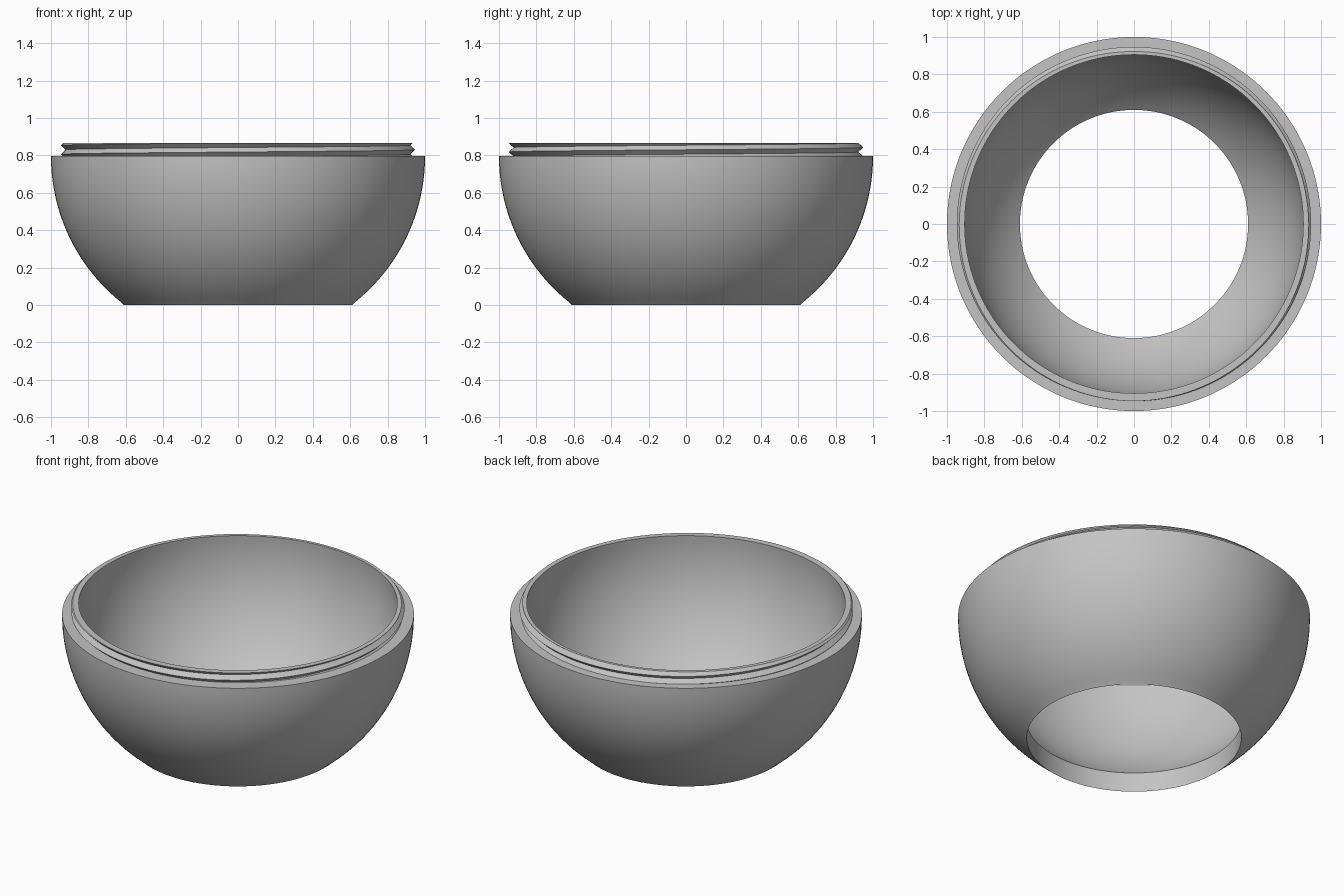
import bpy, bmesh
from math import sin, cos, pi, sqrt, asin

cube = bpy.data.objects.get("Cube")
if cube:
    bpy.data.objects.remove(cube, do_unlink=True)

SEGMENTS = 144
CENTRE = 0.795            # height of the sphere centre
OUTER, INNER = 1.0, 0.908  # shell radii
HOLE = 0.61               # radius of the base opening
SHELF, TOP = 0.797, 0.866  # bottom and top of the threaded neck
CORE, DEPTH, PITCH, START = 0.922, 0.025, 0.048, 0.83


def make_material(name, rgb):
    mat = bpy.data.materials.new(name)
    mat.use_nodes = True
    colour = (*rgb, 1.0)
    mat.diffuse_color = colour
    mat.node_tree.nodes["Principled BSDF"].inputs["Base Color"].default_value = colour
    return mat


def arc(radius, z0, z1, steps):
    """Points (r, z) on a sphere's profile from height z0 to z1."""
    a0, a1 = asin((z0 - CENTRE) / radius), asin((z1 - CENTRE) / radius)
    angles = [a0 + (a1 - a0) * i / steps for i in range(steps + 1)]
    return [(radius * cos(a), CENTRE + radius * sin(a)) for a in angles]


def thread(turn):
    """V-shaped screw thread at a fraction of a turn, cut off at shelf and top."""
    points = []
    for k in range(-5, 5):
        z = START + PITCH * (k / 2 + turn)
        z = min(max(z, SHELF), TOP)
        phase = ((z - START) / PITCH - turn) % 1.0
        points.append((CORE + DEPTH * abs(2 * phase - 1), z))
    return points


# Fixed parts of the cross-section: outer bowl wall and inner bowl wall
outer_wall = arc(OUTER, CENTRE - sqrt(OUTER**2 - HOLE**2), SHELF, 32)
outer_wall[0] = (HOLE, 0.0)
inner_wall = arc(INNER, TOP, CENTRE - sqrt(INNER**2 - HOLE**2), 32)

# Sweep the closed cross-section once round the axis
bm = bmesh.new()
columns = []
for s in range(SEGMENTS + 1):
    turn = s / SEGMENTS
    a = 2 * pi * turn
    section = outer_wall + thread(turn) + inner_wall
    columns.append([bm.verts.new((r * cos(a), r * sin(a), z)) for r, z in section])
for left, right in zip(columns, columns[1:]):
    for i in range(len(left)):
        j = (i + 1) % len(left)
        bm.faces.new((left[i], right[i], right[j], left[j]))
bmesh.ops.remove_doubles(bm, verts=bm.verts, dist=0.00005)
bmesh.ops.recalc_face_normals(bm, faces=bm.faces)

mesh = bpy.data.meshes.new("threaded_bowl")
bm.to_mesh(mesh)
bm.free()
bowl = bpy.data.objects.new("threaded_bowl", mesh)
bpy.context.collection.objects.link(bowl)
mesh.materials.append(make_material("light grey", (0.55, 0.55, 0.55)))

# Smooth walls with crisp rims and thread crests
bpy.ops.object.select_all(action="DESELECT")
bowl.select_set(True)
bpy.context.view_layer.objects.active = bowl
bpy.ops.object.shade_smooth_by_angle(angle=pi / 6)
